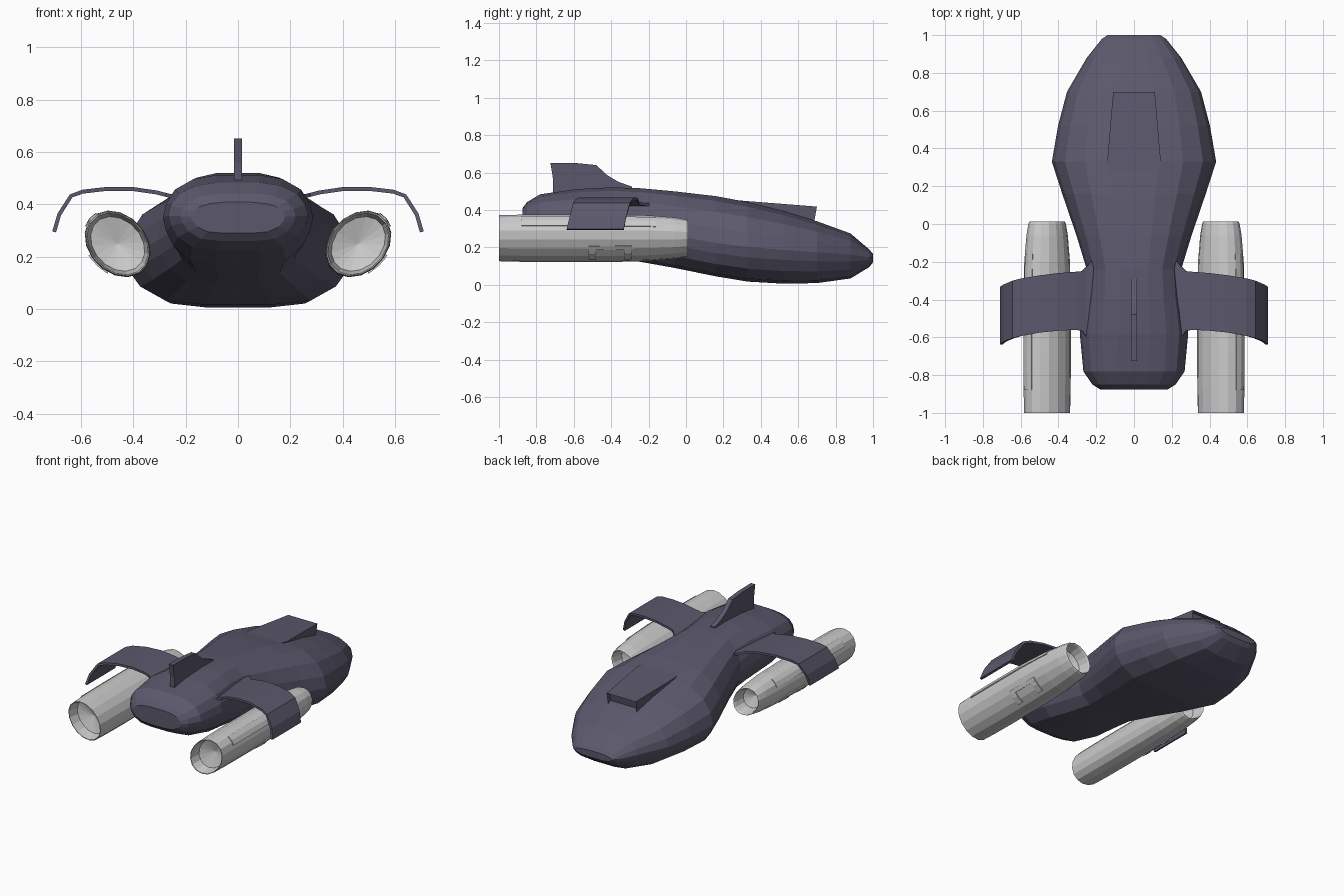
import bpy, bmesh, math
from mathutils import Vector

if "Cube" in bpy.data.objects:
    bpy.data.objects.remove(bpy.data.objects["Cube"])

paint = bpy.data.materials.new("hull_paint")
paint.diffuse_color = (0.105, 0.098, 0.15, 1)
paint.use_nodes = True
paint.node_tree.nodes["Principled BSDF"].inputs["Base Color"].default_value = paint.diffuse_color


def finish(bm, name, mat=None, mirror=False):
    bmesh.ops.recalc_face_normals(bm, faces=bm.faces)
    me = bpy.data.meshes.new(name)
    bm.to_mesh(me)
    bm.free()
    ob = bpy.data.objects.new(name, me)
    bpy.context.collection.objects.link(ob)
    if mat:
        me.materials.append(mat)
    if mirror:
        ob.modifiers.new("mirror", "MIRROR").use_axis[0] = True
    return ob


def loft(rings, cap=True):
    """Skin closed rings of equal point count; optionally cap both ends."""
    bm = bmesh.new()
    vs = [[bm.verts.new(p) for p in r] for r in rings]
    n = len(vs[0])
    for a, b in zip(vs, vs[1:]):
        for i in range(n):
            j = (i + 1) % n
            bm.faces.new((a[i], a[j], b[j], b[i]))
    if cap:
        bm.faces.new(vs[0])
        bm.faces.new(vs[-1])
    return bm


# Hull: one half cross-section scaled along the length
half = [(0.3, -1), (0.64, -0.91), (0.86, -0.6), (0.96, -0.25), (1, 0.05),
        (0.96, 0.35), (0.84, 0.66), (0.6, 0.88), (0.3, 0.97)]
section = half + [(-x, z) for x, z in reversed(half)]
# y, half width, bottom z, widest z, top z
hull = [(-0.875, 0.18, 0.29, 0.35, 0.41), (-0.85, 0.22, 0.26, 0.35, 0.445),
        (-0.78, 0.268, 0.225, 0.35, 0.488), (-0.58, 0.287, 0.175, 0.34, 0.517),
        (-0.4, 0.262, 0.145, 0.32, 0.527), (-0.24, 0.25, 0.122, 0.29, 0.523),
        (-0.06, 0.305, 0.09, 0.25, 0.507), (0.16, 0.38, 0.045, 0.21, 0.482),
        (0.33, 0.435, 0.017, 0.19, 0.45), (0.52, 0.402, 0.006, 0.175, 0.402),
        (0.70, 0.355, 0.009, 0.165, 0.345), (0.88, 0.25, 0.034, 0.155, 0.278),
        (0.98, 0.17, 0.095, 0.145, 0.19), (1.0, 0.14, 0.12, 0.142, 0.165)]
rings = [[(w * fx, y, zm + fz * ((zt - zm) if fz > 0 else (zm - zb)))
          for fx, fz in section] for y, w, zb, zm, zt in hull]
finish(loft(rings), "hull", paint)

# Canopy: wedge sinking into the hull, with a recessed window at its tall end
canopy = [(0.12, 0.075, 0.465), (0.32, 0.143, 0.448), (0.70, 0.11, 0.418)]
bm = loft([[(-w, y, zt), (w, y, zt), (w * 0.97, y - 0.02 * (y > 0.6), zt - 0.11),
            (-w * 0.97, y - 0.02 * (y > 0.6), zt - 0.11)] for y, w, zt in canopy])
bm.faces.ensure_lookup_table()
front = max(bm.faces, key=lambda f: f.calc_center_median().y)
bmesh.ops.inset_region(bm, faces=[front], thickness=0.007)
bmesh.ops.translate(bm, verts=front.verts[:], vec=(0, -0.03, 0))
finish(bm, "canopy", paint)

# Tail fin: extruded side profile
fin = [(-0.725, 0.652), (-0.58, 0.65), (-0.48, 0.64), (-0.42, 0.585), (-0.36, 0.55),
       (-0.29, 0.525), (-0.29, 0.49), (-0.71, 0.48), (-0.71, 0.56)]
finish(loft([[(x, y, z) for y, z in fin] for x in (-0.016, 0.016)]), "tail_fin", paint)

# Wings: thin plate drooping over the engine, with flared root
# x, top z, edge y near the nozzle, edge y near the intake
wing = [(0.20, 0.435, -0.64, -0.17), (0.25, 0.438, -0.60, -0.225), (0.275, 0.444, -0.565, -0.25),
        (0.31, 0.453, -0.56, -0.253), (0.40, 0.466, -0.565, -0.26), (0.50, 0.467, -0.575, -0.272),
        (0.595, 0.456, -0.592, -0.288), (0.643, 0.438, -0.604, -0.3), (0.69, 0.365, -0.622, -0.32),
        (0.71, 0.297, -0.638, -0.333)]
rings = []
for i, (x, z, ya, yb) in enumerate(wing):
    p, q = wing[max(i - 1, 0)], wing[min(i + 1, len(wing) - 1)]
    nrm = Vector((p[1] - q[1], 0, q[0] - p[0])).normalized() * 0.015
    rings.append([Vector((x, ya, z)), Vector((x, yb, z)),
                  Vector((x, yb, z)) - nrm, Vector((x, ya, z)) - nrm])
finish(loft(rings), "wing", paint, mirror=True)

# Engines: tilted oval tubes with conical recesses at both ends
TILT = math.radians(46)
SIDES = 16


def oval(y, s, t):
    """Point on the engine skin, t measured from the long axis."""
    a, b = 0.142 * s * math.cos(t), 0.11 * s * math.sin(t)
    return (0.46 + a * math.cos(TILT) - b * math.sin(TILT), y,
            0.249 + a * math.sin(TILT) + b * math.cos(TILT))


engine = [(-0.9, 0.02), (-0.93, 0.82), (-1.0, 0.93), (-1.0, 0.965), (-0.88, 0.99), (-0.7, 1.0),
          (-0.4, 1.0), (-0.2, 0.96), (-0.06, 0.87), (0.0, 0.79), (0.012, 0.75),
          (0.0, 0.7), (-0.07, 0.6), (-0.1, 0.02)]
finish(loft([[oval(y, s, 2 * math.pi * (i + 0.5) / SIDES) for i in range(SIDES)]
             for y, s in engine]), "engine", mirror=True)


# Raised panels following the engine skin
def panel(name, ends, t0, t1, height):
    ts = [t0, (t0 + t1) / 2, t1]
    finish(loft([[oval(y, s + height, math.radians(t)) for t in ts] +
                 [oval(y, s - 0.1, math.radians(t)) for t in reversed(ts)]
                 for y, s in ends]), name, mirror=True)


panel("engine_long_strip", [(-0.88, 0.99), (-0.7, 1.0), (-0.4, 1.0), (-0.16, 0.93)], -22, 12, 0.03)
panel("engine_bracket_bar", [(-0.52, 1.0), (-0.29, 0.98)], -82, -72, 0.05)
panel("engine_bracket_end", [(-0.52, 1.0), (-0.48, 1.0)], -112, -72, 0.05)
panel("engine_bracket_tip", [(-0.33, 0.985), (-0.29, 0.98)], -112, -72, 0.05)
